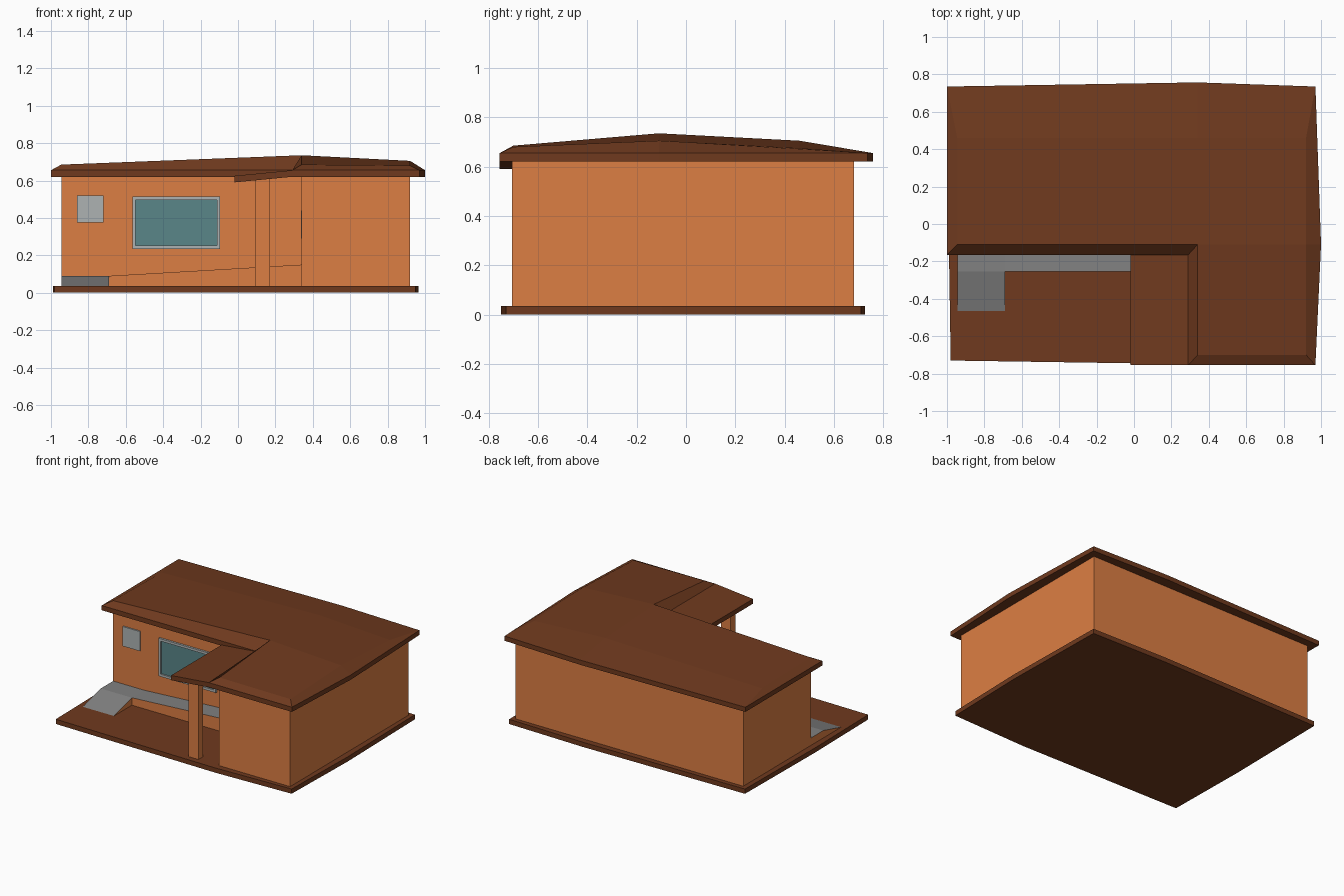
import bpy, bmesh

if "Cube" in bpy.data.objects:
    bpy.data.objects.remove(bpy.data.objects["Cube"])


def material(name, rgb):
    m = bpy.data.materials.new(name)
    m.diffuse_color = (*rgb, 1)
    m.use_nodes = True
    m.node_tree.nodes["Principled BSDF"].inputs["Base Color"].default_value = m.diffuse_color
    return m


BROWN = material("brown", (0.16, 0.042, 0.013))
ORANGE = material("orange", (0.72, 0.21, 0.056))
GREY = material("grey", (0.22, 0.22, 0.22))
PALE = material("pale_frame", (0.42, 0.45, 0.45))
GLASS = material("glass", (0.10, 0.24, 0.25))


def mesh_object(name, verts, faces, mat, top_mat=None):
    bm = bmesh.new()
    vs = [bm.verts.new(v) for v in verts]
    for f in faces:
        bm.faces.new([vs[i] for i in f])
    bmesh.ops.recalc_face_normals(bm, faces=bm.faces)
    if top_mat:
        bm.normal_update()
        for f in bm.faces:
            f.material_index = int(f.normal.z > 0.1)
    me = bpy.data.meshes.new(name)
    bm.to_mesh(me)
    bm.free()
    ob = bpy.data.objects.new(name, me)
    bpy.context.collection.objects.link(ob)
    me.materials.append(mat)
    if top_mat:
        me.materials.append(top_mat)
    return ob


def loft(name, bottom, top, mat, top_mat=None):
    """Solid between two matching loops of 3D points."""
    n = len(bottom)
    sides = [(i, (i + 1) % n, n + (i + 1) % n, n + i) for i in range(n)]
    caps = [tuple(range(n)), tuple(range(n, 2 * n))]
    return mesh_object(name, bottom + top, sides + caps, mat, top_mat)


def prism(name, outline, z0, z1, mat):
    return loft(name, [(x, y, z0) for x, y in outline], [(x, y, z1) for x, y in outline], mat)


def box(name, x0, x1, y0, y1, z0, z1, mat):
    return prism(name, [(x0, y0), (x1, y0), (x1, y1), (x0, y1)], z0, z1, mat)


# Base slab with slightly bowed edges
prism("base_slab", [(-0.98, -0.73), (0.34, -0.75), (0.95, -0.73), (0.965, -0.1),
                    (0.95, 0.71), (0.34, 0.725), (-0.98, 0.71), (-0.99, -0.1)], 0, 0.035, BROWN)

# L-shaped walls
prism("walls", [(-0.945, -0.11), (0.34, -0.11), (0.34, -0.705), (0.92, -0.705),
                (0.92, 0.68), (-0.945, 0.68)], 0.035, 0.625, ORANGE)

# Roof: eave outline, with inner ridge points one-to-one
eave = [(-1, 0.735), (0.34, 0.757), (0.97, 0.735), (1, -0.11),
        (0.97, -0.755), (0.29, -0.755), (0.29, -0.165), (-1, -0.165)]
inner = [(-0.945, 0.46, 0.675), (0.34, 0.46, 0.705), (0.92, 0.46, 0.675), (0.92, -0.11, 0.705),
         (0.92, -0.7, 0.68), (0.34, -0.7, 0.685), (0.34, -0.11, 0.735), (-0.945, -0.11, 0.685)]
verts = [(x, y, 0.62) for x, y in eave] + [(x, y, 0.655) for x, y in eave] + inner
faces = [tuple(range(8))]
for k in (0, 8):
    faces += [(k + i, k + (i + 1) % 8, k + 8 + (i + 1) % 8, k + 8 + i) for i in range(8)]
faces += [(16, 17, 22, 23), (17, 18, 19, 22), (19, 20, 21, 22)]
mesh_object("roof", verts, faces, BROWN)


# Sloping canopy over the entrance
def canopy_loop(dz):
    return [(-0.02, -0.755, 0.59 + dz), (0.29, -0.755, 0.62 + dz),
            (0.29, -0.165, 0.62 + dz), (-0.02, -0.165, 0.59 + dz)]


loft("canopy", canopy_loop(0), canopy_loop(0.035), BROWN)
box("canopy_post", 0.09, 0.17, -0.705, -0.65, 0.035, 0.607, ORANGE)

# Raised walkway climbing along the wall
path = [(-0.945, -0.255, 0.09), (-0.69, -0.255, 0.09), (0.34, -0.255, 0.15),
        (0.34, -0.11, 0.15), (-0.69, -0.11, 0.09), (-0.945, -0.11, 0.09)]
n = len(path)
mesh_object("walkway", [(x, y, 0.035) for x, y, z in path] + path,
            [tuple(range(n)), (6, 7, 10, 11), (7, 8, 9, 10)]
            + [(i, (i + 1) % n, n + (i + 1) % n, n + i) for i in range(n)], ORANGE, GREY)

# Wedge ramp down to the base
mesh_object("ramp", [(x, y, z) for x in (-0.945, -0.69)
                     for y, z in ((-0.465, 0.035), (-0.255, 0.035), (-0.255, 0.09))],
            [(0, 1, 2), (3, 4, 5), (0, 1, 4, 3), (1, 2, 5, 4), (0, 2, 5, 3)], ORANGE, GREY)

# Front window: four frame bars and a recessed pane
X0, X1, Z0, Z1, T = -0.565, -0.095, 0.235, 0.515, 0.018
for name, a, b, c, d in (("left", X0, X0 + T, Z0, Z1), ("right", X1 - T, X1, Z0, Z1),
                         ("bottom", X0 + T, X1 - T, Z0, Z0 + T), ("top", X0 + T, X1 - T, Z1 - T, Z1)):
    box("window_frame_" + name, a, b, -0.125, -0.108, c, d, PALE)
box("window_pane", X0 + T, X1 - T, -0.115, -0.108, Z0 + T, Z1 - T, GLASS)

# Blank wall plate and small side window at the end of the walkway
box("wall_plate", -0.86, -0.72, -0.12, -0.108, 0.375, 0.52, PALE)
box("side_window", 0.336, 0.345, -0.24, -0.14, 0.29, 0.44, PALE)
